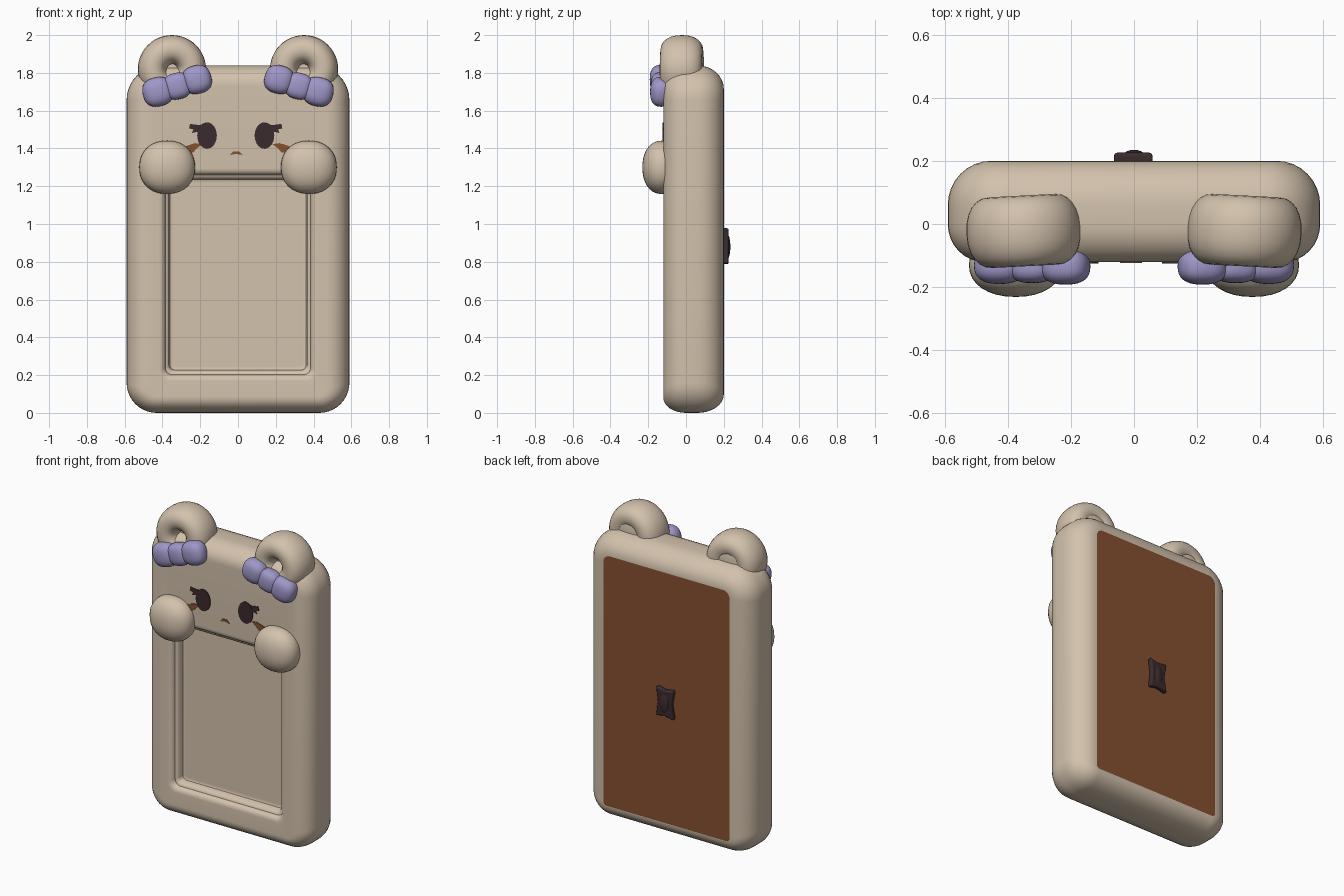
import bpy, bmesh, math
from mathutils import Matrix

if "Cube" in bpy.data.objects:
    bpy.data.objects.remove(bpy.data.objects["Cube"])


def material(name, rgb):
    m = bpy.data.materials.new(name)
    m.diffuse_color = (*rgb, 1)
    m.use_nodes = True
    m.node_tree.nodes["Principled BSDF"].inputs["Base Color"].default_value = m.diffuse_color
    return m


CREAM = material("cream", (0.65, 0.54, 0.415))
BROWN = material("brown", (0.235, 0.08, 0.028))
LAVENDER = material("lavender", (0.35, 0.31, 0.58))
DARK = material("dark_brown", (0.042, 0.024, 0.026))


def finish(name, bm, mats, loc=(0, 0, 0), angle=50):
    bmesh.ops.recalc_face_normals(bm, faces=bm.faces)
    me = bpy.data.meshes.new(name)
    bm.to_mesh(me)
    bm.free()
    for m in mats:
        me.materials.append(m)
    ob = bpy.data.objects.new(name, me)
    ob.location = loc
    bpy.context.collection.objects.link(ob)
    bpy.ops.object.select_all(action='DESELECT')
    ob.select_set(True)
    bpy.context.view_layer.objects.active = ob
    bpy.ops.object.shade_smooth_by_angle(angle=math.radians(angle))
    return ob


def rounded_rect(hw, z0, z1, rt, rb, y, n=10):
    """Ring of points with top corner radius rt and bottom corner radius rb."""
    pts = []
    corners = [(hw - rt, z1 - rt, rt), (rt - hw, z1 - rt, rt),
               (rb - hw, z0 + rb, rb), (hw - rb, z0 + rb, rb)]
    for k, (cx, cz, r) in enumerate(corners):
        for i in range(n + 1):
            a = math.pi / 2 * (k + i / n)
            pts.append((cx + r * math.cos(a), y, cz + r * math.sin(a)))
    return pts


def blob(name, loc, radii, mat, power=1.0, tilt=0.0):
    """Sphere squashed to radii; power below 1 makes it boxier."""
    bm = bmesh.new()
    bmesh.ops.create_uvsphere(bm, u_segments=32, v_segments=20, radius=1)
    for v in bm.verts:
        for i in range(3):
            v.co[i] = math.copysign(abs(v.co[i]) ** power, v.co[i]) * radii[i]
    bm.transform(Matrix.Rotation(tilt, 4, 'Y'))
    return finish(name, bm, [mat], loc, 180)


def plate(name, outline, y0, y1, mat, bevel=0.0):
    """Flat x-z outline given thickness from y0 to y1."""
    bm = bmesh.new()
    a = [bm.verts.new((x, y0, z)) for x, z in outline]
    b = [bm.verts.new((x, y1, z)) for x, z in outline]
    n = len(a)
    bm.faces.new(a)
    bm.faces.new(b)
    for i in range(n):
        bm.faces.new((a[i], a[(i + 1) % n], b[(i + 1) % n], b[i]))
    ob = finish(name, bm, [mat])
    if bevel:
        mod = ob.modifiers.new("soft_edges", 'BEVEL')
        mod.width, mod.segments = bevel, 3
    return ob


def oval(cx, cz, rx, rz, n=28):
    return [(cx + rx * math.cos(2 * math.pi * i / n), cz + rz * math.sin(2 * math.pi * i / n))
            for i in range(n)]


# Body: rounded slab lofted from the back panel, round the sides, into the front recess
HW, TOP, FRONT, BACK = 0.59, 1.84, -0.12, 0.20
profile = [(0.150, BACK), (0.138, BACK)]
for i in range(1, 9):
    a = math.pi / 2 * i / 8
    profile.append((0.138 * (1 - math.sin(a)), BACK - 0.14 * (1 - math.cos(a))))
for i in range(0, 9):
    a = math.pi / 2 * i / 8
    profile.append((0.115 * (1 - math.cos(a)), FRONT + 0.12 * (1 - math.sin(a))))
profile.append((0.125, FRONT))
rings = [rounded_rect(HW - d, d * 0.7, TOP - d * 0.9, max(0.185 - d, 0.03),
                      max(0.16 - d, 0.02), y) for d, y in profile]
# Recess lip: (outward offset from the window edge, depth)
for d, y in [(0.060, FRONT), (0.048, -0.119), (0.036, -0.113), (0.029, -0.104), (0.025, -0.092),
             (0.012, -0.088), (0.006, -0.080), (0.0, -0.048), (-0.006, -0.045), (-0.02, -0.045)]:
    r = 0.025 + max(d, -0.01) * 0.5
    rings.append(rounded_rect(0.36 + d, 0.228 - d, 1.235 + d, r, r, y))
bm = bmesh.new()
loops = [[bm.verts.new(p) for p in r] for r in rings]
for a, b in zip(loops, loops[1:]):
    n = len(a)
    for i in range(n):
        bm.faces.new((a[i], a[(i + 1) % n], b[(i + 1) % n], b[i]))
bm.faces.new(loops[0])
bm.faces.new(loops[-1])
for f in bm.faces:
    if all(v.co.y > BACK - 0.002 for v in f.verts):
        f.material_index = 1      # flat back panel
finish("body", bm, [CREAM, BROWN])

# Back clasp: small waisted block with a raised bump
clasp = [(-0.065, 0.975), (0.0, 0.965), (0.06, 0.98), (0.048, 0.88), (0.06, 0.79),
         (0.0, 0.80), (-0.065, 0.785), (-0.048, 0.88)]
plate("back_clasp", clasp, 0.19, 0.226, DARK, 0.01)
blob("back_clasp_bump", (0, 0.215, 0.88), (0.035, 0.02, 0.07), DARK)

for side, label in ((-1, "left"), (1, "right")):
    # Ear: thick ring with a filled back
    bm = bmesh.new()
    U, V = 48, 24
    grid = []
    for i in range(U):
        a = 2 * math.pi * i / U
        row = []
        for j in range(V):
            b = 2 * math.pi * j / V
            c, s = math.cos(b), math.sin(b)
            r = 0.103 + 0.078 * math.copysign(abs(c) ** 0.9, c)
            row.append(bm.verts.new((r * math.cos(a), 0.112 * math.copysign(abs(s) ** 0.9, s),
                                     r * math.sin(a))))
        grid.append(row)
    for i in range(U):
        for j in range(V):
            k, m = (i + 1) % U, (j + 1) % V
            bm.faces.new((grid[i][j], grid[k][j], grid[k][m], grid[i][m]))
    bm.transform(Matrix.Rotation(side * math.radians(-3), 4, 'Z'))
    finish(label + "_ear", bm, [CREAM], (side * 0.35, -0.022, 1.819), 180)
    blob(label + "_ear_back", (side * 0.35, 0.015, 1.82), (0.14, 0.073, 0.14), CREAM, 0.85)

    # Bow: two plump lobes and a knot, tilted down towards the outside
    tilt = side * math.radians(14)
    blob(label + "_bow_outer_lobe", (side * 0.425, -0.132, 1.70), (0.08, 0.058, 0.077),
         LAVENDER, 0.8, tilt)
    blob(label + "_bow_knot", (side * 0.322, -0.135, 1.73), (0.07, 0.052, 0.07),
         LAVENDER, 0.75, tilt)
    blob(label + "_bow_inner_lobe", (side * 0.217, -0.134, 1.765), (0.077, 0.058, 0.075),
         LAVENDER, 0.8, tilt)

    # Paw resting on the frame
    blob(label + "_paw", (side * 0.375, -0.13, 1.30), (0.148, 0.101, 0.141), CREAM, 0.92)

    # Eye, lash and cheek as thin plates
    ex = side * 0.152 - 0.012
    plate(label + "_eye", oval(ex, 1.468, 0.052, 0.07), FRONT + 0.001, FRONT - 0.005, DARK)
    lash = [(0.0, 1.53), (0.045, 1.524), (0.09, 1.53), (0.095, 1.506), (0.072, 1.50),
            (0.08, 1.482), (0.04, 1.490), (0.0, 1.50)]
    plate(label + "_lash", [(ex + side * x, z) for x, z in lash], FRONT + 0.001, FRONT - 0.004, DARK)
    cheek = [(0.185, 1.423), (0.225, 1.428), (0.28, 1.41), (0.28, 1.38), (0.235, 1.378),
             (0.215, 1.40)]
    plate(label + "_cheek", [(side * x - 0.003, z) for x, z in cheek],
          FRONT + 0.001, FRONT - 0.004, BROWN)

# Nose
plate("nose", [(-0.045, 1.365), (-0.025, 1.385), (0.005, 1.385), (0.025, 1.365), (-0.01, 1.371)],
      FRONT + 0.001, FRONT - 0.004, BROWN)
